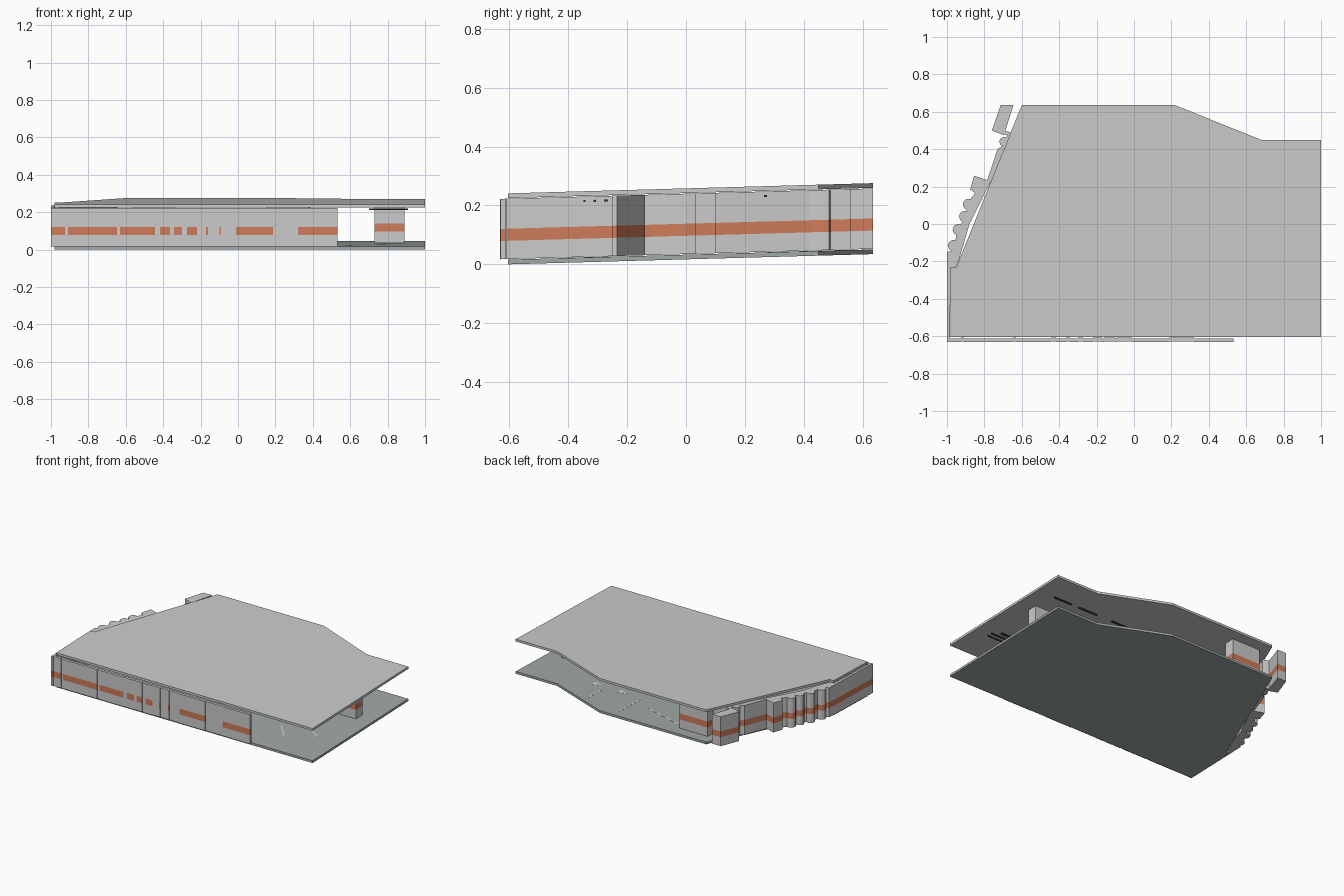
import bpy, bmesh, math

if "Cube" in bpy.data.objects:
    bpy.data.objects.remove(bpy.data.objects["Cube"])

SLOPE = 0.028      # the whole storey rises gently towards the back
Y0 = -0.605


def material(name, rgb):
    m = bpy.data.materials.new(name)
    m.diffuse_color = (*rgb, 1)
    m.use_nodes = True
    m.node_tree.nodes["Principled BSDF"].inputs["Base Color"].default_value = m.diffuse_color
    return m


GREY = material("concrete", (0.6, 0.6, 0.59))
ORANGE = material("orange_stripe", (0.62, 0.2, 0.1))
FLOOR = material("floor_grey", (0.36, 0.4, 0.39))
WHITE = material("floor_paint", (0.9, 0.9, 0.9))
DARK = material("sign_dark", (0.06, 0.06, 0.06))


def prism(name, outline, levels, mat=GREY, stripe=False):
    """Extrude a plan outline through levels, following the slope; middle band may be striped."""
    bm = bmesh.new()
    rings = [[bm.verts.new((x, y, z + SLOPE * (y - Y0))) for x, y in outline] for z in levels]
    n = len(outline)
    for k in range(len(levels) - 1):
        for i in range(n):
            j = (i + 1) % n
            f = bm.faces.new((rings[k][i], rings[k][j], rings[k + 1][j], rings[k + 1][i]))
            f.material_index = 1 if stripe and k == 1 else 0
    bm.faces.new(rings[0][::-1])
    bm.faces.new(rings[-1])
    bmesh.ops.recalc_face_normals(bm, faces=bm.faces)
    me = bpy.data.meshes.new(name)
    bm.to_mesh(me)
    bm.free()
    me.materials.append(mat)
    me.materials.append(ORANGE)
    ob = bpy.data.objects.new(name, me)
    bpy.context.collection.objects.link(ob)
    return ob


def rect(x0, x1, y0, y1):
    return [(x0, y0), (x1, y0), (x1, y1), (x0, y1)]


WALL = (0.018, 0.08, 0.121, 0.223)


def wall(name, outline, stripe=True):
    return prism(name, outline, WALL, GREY, stripe)


# floor and ceiling slabs
plan = [(-0.98, -0.605), (1, -0.605), (1, 0.45), (0.68, 0.45), (0.22, 0.635),
        (-0.60, 0.635), (-0.95, -0.23), (-0.98, -0.23)]
prism("floor_slab", plan, (0, 0.016), FLOOR)
prism("ceiling_slab", plan, (0.225, 0.241))

# front wall: striped bays alternating with plain piers
bays = [(-0.985, -0.925), (-0.91, -0.647), (-0.63, -0.444), (-0.417, -0.364), (-0.342, -0.30),
        (-0.273, -0.22), (-0.17, -0.16), (-0.10, -0.09), (-0.01, 0.187), (0.32, 0.532)]
for i, (a, b) in enumerate(bays):
    wall("front_bay", rect(a, b, -0.63, -0.612))
    if i + 1 < len(bays):
        wall("front_pier", rect(b, bays[i + 1][0], -0.627, -0.608), stripe=False)

# straight left wall
wall("left_wall", [(-1, -0.632), (-0.985, -0.632), (-0.982, -0.4), (-0.978, -0.15), (-1, -0.15)])


def scallop(cx, cy, r, n=6):
    """Rounded bump on the outer side of the slanted facade."""
    base = math.radians(158)
    return [(cx + r * math.cos(base + t), cy + r * math.sin(base + t))
            for t in (math.pi / 2 - math.pi * k / n for k in range(n + 1))][::1]


# slanted facade with rounded bumps and a square bay
outer = [(-0.985, -0.235), (-0.995, -0.15)]
for cx, cy, r in ((-0.965, -0.115, 0.03), (-0.94, -0.03, 0.03), (-0.905, 0.04, 0.03), (-0.885, 0.105, 0.03)):
    outer += scallop(cx, cy, r)
for p in range(2, len(outer), 7):          # each bump runs from low y to high y
    outer[p:p + 7] = sorted(outer[p:p + 7], key=lambda q: q[1] + 0.4 * q[0])
outer += [(-0.85, 0.165), (-0.876, 0.185), (-0.855, 0.258), (-0.785, 0.235), (-0.73, 0.40)]
bump = sorted(scallop(-0.695, 0.44, 0.025), key=lambda q: q[1] + 0.4 * q[0])
outer += bump + [(-0.675, 0.475)]
inner = [(-0.655, 0.47), (-0.67, 0.42), (-0.79, 0.18), (-0.88, 0.0), (-0.935, -0.19), (-0.955, -0.235)]
wall("slanted_facade", outer + inner)

# end pavilion at the back left, split by a narrow slot
wall("end_pavilion", [(-0.76, 0.50), (-0.695, 0.475), (-0.645, 0.635), (-0.713, 0.635)])
wall("end_pavilion_edge", [(-0.695, 0.48), (-0.655, 0.465), (-0.648, 0.485), (-0.69, 0.5)])

# interior blocks
wall("right_core", rect(0.73, 0.89, 0.03, 0.10))
wall("back_core", rect(-0.56, -0.34, 0.49, 0.56))
wall("oblique_wall", [(0.15, -0.14), (0.15, -0.155), (0.38, -0.25), (0.385, -0.235)])

# hanging signs under the ceiling
for x0, x1, y, t in ((0.72, 0.91, -0.345, 0.006), (0.72, 0.91, -0.31, 0.008), (0.70, 0.86, -0.272, 0.014),
                     (0.74, 0.88, 0.27, 0.01), (0.53, 0.68, 0.27, 0.01), (0.27, 0.41, 0.27, 0.01)):
    prism("hanging_sign", rect(x0, x1, y - t / 2, y + t / 2), (0.204, 0.211), DARK)


# painted floor lines and arrows
def floor_line(ax, ay, bx, by, w=0.005):
    d = math.hypot(bx - ax, by - ay)
    nx, ny = -(by - ay) / d * w, (bx - ax) / d * w
    prism("floor_line", [(ax - nx, ay - ny), (bx - nx, by - ny), (bx + nx, by + ny), (ax + nx, ay + ny)],
          (0.016, 0.0168), WHITE)


for seg in ((-0.40, 0.54, -0.01, 0.42), (0.12, 0.57, 0.12, 0.32), (0.40, 0.53, 0.40, 0.35),
            (0.545, -0.30, 0.64, -0.41), (0.75, -0.25, 0.83, -0.31)):
    floor_line(*seg)
for x, y in ((0.27, 0.31), (0.475, 0.305)):
    prism("floor_arrow", [(x - 0.04, y), (x + 0.03, y - 0.03), (x + 0.03, y + 0.03)], (0.016, 0.0168), WHITE)
